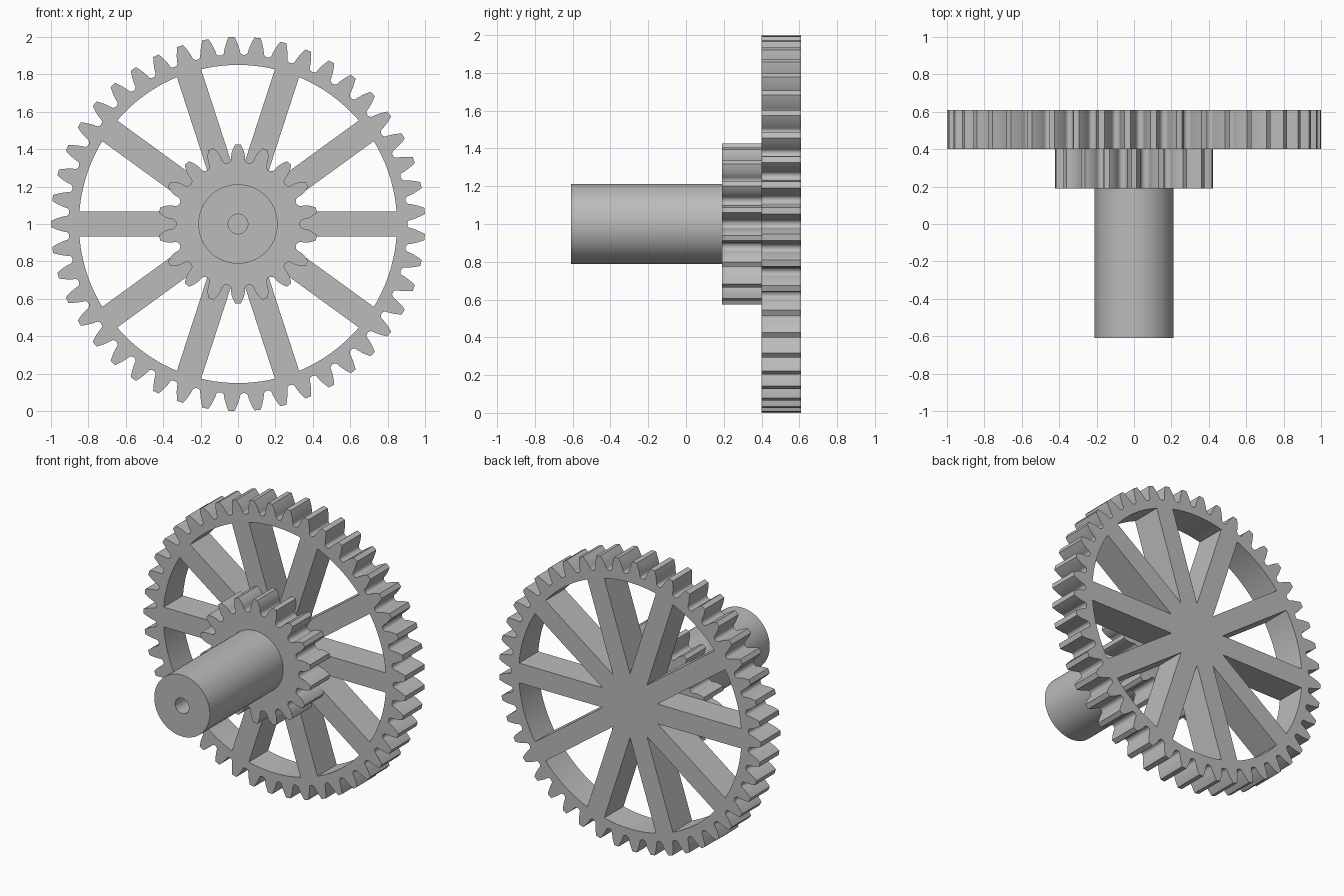
import bpy, bmesh
from math import sin, cos, tan, acos, asin, pi, radians
from mathutils import Matrix

cube = bpy.data.objects.get("Cube")
if cube:
    bpy.data.objects.remove(cube, do_unlink=True)

MODULE = 2 / 47          # tooth size shared by both gears
AXIS_Z = 1.0

grey = bpy.data.materials.new("plain grey")
grey.use_nodes = True
grey.diffuse_color = (0.5, 0.5, 0.5, 1)
grey.node_tree.nodes["Principled BSDF"].inputs["Base Color"].default_value = (0.5, 0.5, 0.5, 1)


def polar(r, a):
    return (r * cos(a), r * sin(a))


def circle(r, n=72):
    return [polar(r, 2 * pi * i / n) for i in range(n)]


def gear_outline(teeth, phase):
    """Involute teeth with rounded valleys; one tooth is centred on phase."""
    pitch = teeth * MODULE / 2
    base = pitch * cos(radians(20))
    tip, root = pitch + MODULE, pitch - 1.25 * MODULE
    step = 2 * pi / teeth

    def half_angle(r):
        p = acos(min(1, base / r))
        p20 = radians(20)
        return step / 4 + (tan(p20) - p20) - (tan(p) - p)

    # The flank starts where a round valley of matching width ends
    gap = (step / 2 - half_angle(max(root, base))) * root
    start = root + gap
    flank = [(start + (tip - start) * i / 6) for i in range(7)]
    width = step / 2 - half_angle(start)
    points = []
    for t in range(teeth):
        c = phase + t * step
        points += [polar(r, c - half_angle(r)) for r in flank]
        points += [polar(r, c + half_angle(r)) for r in reversed(flank)]
        for i in range(1, 8):
            a = pi * i / 8
            points.append(polar(start - gap * sin(a), c + step / 2 - width * cos(a)))
    return points


def spoke_window(centre, spacing, half_width, rim):
    """Opening between two spokes: a point near the hub and an arc at the rim."""
    apex = half_width / sin(spacing / 2)
    span = spacing / 2 - asin(half_width / rim)
    arc = [polar(rim, centre - span + 2 * span * i / 12) for i in range(13)]
    return [polar(apex, centre)] + arc


def prism(name, outlines, y0, y1):
    """Fill the outlines (inner ones become holes) and extrude along y."""
    curve = bpy.data.curves.new(name + "_profile", 'CURVE')
    curve.dimensions = '2D'
    curve.fill_mode = 'BOTH'
    curve.extrude = (y1 - y0) / 2
    for pts in outlines:
        spline = curve.splines.new('POLY')
        spline.points.add(len(pts) - 1)
        for p, (x, y) in zip(spline.points, pts):
            p.co = (x, y, 0, 1)
        spline.use_cyclic_u = True
    temp = bpy.data.objects.new(name + "_profile", curve)
    bpy.context.collection.objects.link(temp)
    graph = bpy.context.evaluated_depsgraph_get()
    mesh = bpy.data.meshes.new_from_object(temp.evaluated_get(graph))
    bpy.data.objects.remove(temp, do_unlink=True)
    bpy.data.curves.remove(curve)

    bm = bmesh.new()
    bm.from_mesh(mesh)
    bmesh.ops.remove_doubles(bm, verts=bm.verts, dist=1e-5)
    bmesh.ops.recalc_face_normals(bm, faces=bm.faces)
    place = Matrix.Translation((0, (y0 + y1) / 2, AXIS_Z)) @ Matrix.Rotation(pi / 2, 4, 'X')
    bmesh.ops.transform(bm, matrix=place, verts=bm.verts)
    bm.to_mesh(mesh)
    bm.free()
    mesh.materials.clear()
    mesh.materials.append(grey)
    obj = bpy.data.objects.new(name, mesh)
    bpy.context.collection.objects.link(obj)

    bpy.ops.object.select_all(action='DESELECT')
    obj.select_set(True)
    bpy.context.view_layer.objects.active = obj
    bpy.ops.object.shade_smooth_by_angle(angle=radians(30))
    return obj


# Large spoked gear
spacing = radians(36)
windows = [spoke_window((i + 0.5) * spacing, spacing, 0.068, 0.85) for i in range(10)]
prism("large_gear", [gear_outline(45, pi)] + windows, 0.40, 0.61)

# Small solid gear
prism("small_gear", [gear_outline(18, pi / 2)], 0.19, 0.40)

# Shaft with a centre bore
prism("shaft", [circle(0.212), circle(0.053, 40)], -0.61, 0.19)
